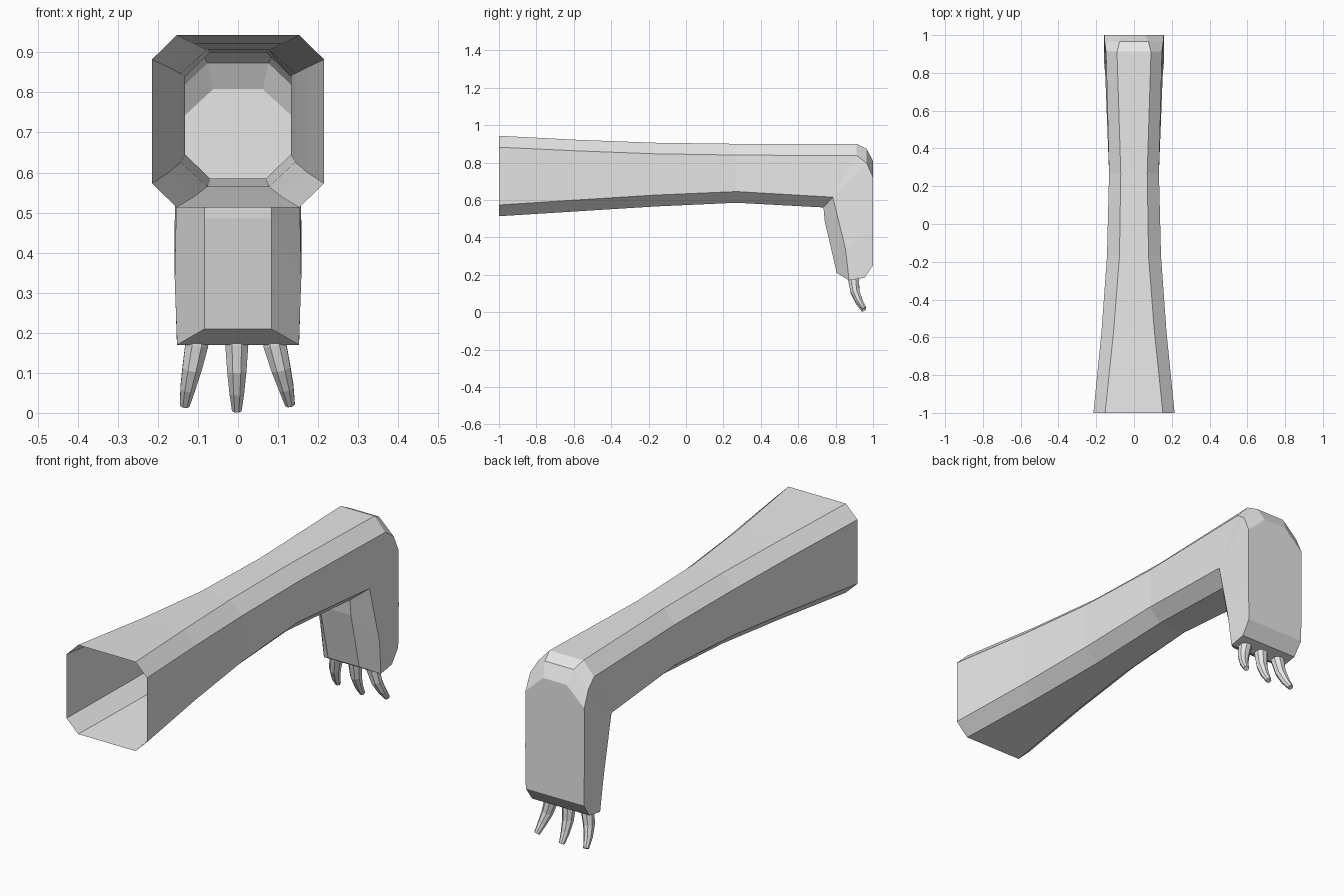
import bpy, bmesh, math
from mathutils import Vector

if "Cube" in bpy.data.objects:
    bpy.data.objects.remove(bpy.data.objects["Cube"], do_unlink=True)

grey = bpy.data.materials.new("plain_grey")
grey.use_nodes = True
grey.diffuse_color = (0.8, 0.8, 0.8, 1)
grey.node_tree.nodes["Principled BSDF"].inputs["Base Color"].default_value = (0.8, 0.8, 0.8, 1)


def bridge(bm, a, b):
    n = len(a)
    for i in range(n):
        j = (i + 1) % n
        bm.faces.new((a[i], a[j], b[j], b[i]))


def finish(bm, name):
    bmesh.ops.remove_doubles(bm, verts=bm.verts, dist=0.0005)
    bmesh.ops.recalc_face_normals(bm, faces=bm.faces)
    mesh = bpy.data.meshes.new(name)
    bm.to_mesh(mesh)
    bm.free()
    mesh.materials.append(grey)
    obj = bpy.data.objects.new(name, mesh)
    bpy.context.collection.objects.link(obj)
    return obj


# Each station is half of an octagon, (x, y, z) from its outer flat to its inner flat
def arm_station(y, flat, wide, top, upper, lower, bottom):
    return [(flat, y, top), (wide, y, upper), (wide, y, lower), (flat, y, bottom)]


stations = [
    arm_station(-1.00, 0.153, 0.215, 0.943, 0.882, 0.573, 0.513),
    arm_station(-0.57, 0.108, 0.172, 0.921, 0.862, 0.601, 0.540),
    arm_station(-0.17, 0.077, 0.143, 0.906, 0.847, 0.626, 0.565),
    arm_station(0.27, 0.070, 0.132, 0.900, 0.840, 0.645, 0.585),
]
# Wrist bend: the inner crease stays put while the outer side turns down
crease = [(0.152, 0.785, 0.615), (0.083, 0.735, 0.560)]
stations += [
    [(0.090, 0.912, 0.900), (0.148, 0.912, 0.837)] + crease,
    [(0.076, 0.966, 0.873), (0.155, 0.966, 0.798)] + crease,
    [(0.062, 1.000, 0.808), (0.157, 1.000, 0.720)] + crease,
]
# Hand, hanging down, with a bevel at its lower back edge
palm_end = [(0.152, 0.872, 0.170), (0.083, 0.806, 0.210)]
stations += [
    [(0.062, 1.0, 0.45), (0.158, 1.0, 0.45), (0.158, 0.853, 0.337), (0.083, 0.742, 0.485)],
    [(0.062, 1.0, 0.25), (0.155, 1.0, 0.25)] + palm_end,
    [(0.062, 0.955, 0.185), (0.153, 0.955, 0.185)] + palm_end,
]

bm = bmesh.new()
rings = []
for half in stations:
    full = half + [(-x, y, z) for x, y, z in reversed(half)]
    rings.append([bm.verts.new(p) for p in full])
for a, b in zip(rings, rings[1:]):
    bridge(bm, a, b)
# Underside of the hand; the shoulder end stays open
last = rings[-1]
bm.faces.new([last[i] for i in (2, 3, 4, 5)])
bm.faces.new([last[i] for i in (0, 1, 2, 5, 6, 7)])
finish(bm, "arm_and_hand")


# Curved tapering claws: (share of sideways splay, y, z, radius)
claw_path = [(-0.10, 0.893, 0.200, 0.031), (0.0, 0.896, 0.170, 0.031),
             (0.40, 0.904, 0.105, 0.026), (0.75, 0.925, 0.052, 0.020),
             (1.0, 0.952, 0.007, 0.013)]


def claw(name, x, splay, lift):
    bm = bmesh.new()
    rings = []
    pts = [Vector((x + splay * s, y, z + lift * max(s, 0))) for s, y, z, r in claw_path]
    for i, p in enumerate(pts):
        along = (pts[min(i + 1, len(pts) - 1)] - pts[max(i - 1, 0)]).normalized()
        side = Vector((1, 0, 0))
        side = (side - along * side.dot(along)).normalized()
        depth = along.cross(side)
        r = claw_path[i][3]
        ring = []
        for k in range(8):
            t = math.tau * (k + 0.5) / 8
            ring.append(bm.verts.new(p + r * (side * math.cos(t) + depth * math.sin(t))))
        rings.append(ring)
    for a, b in zip(rings, rings[1:]):
        bridge(bm, a, b)
    bm.faces.new(rings[0])
    bm.faces.new(rings[-1])
    finish(bm, name)


claw("right_claw", -0.103, -0.030, 0.012)
claw("middle_claw", -0.003, 0.0, 0.0)
claw("left_claw", 0.092, 0.038, 0.014)
